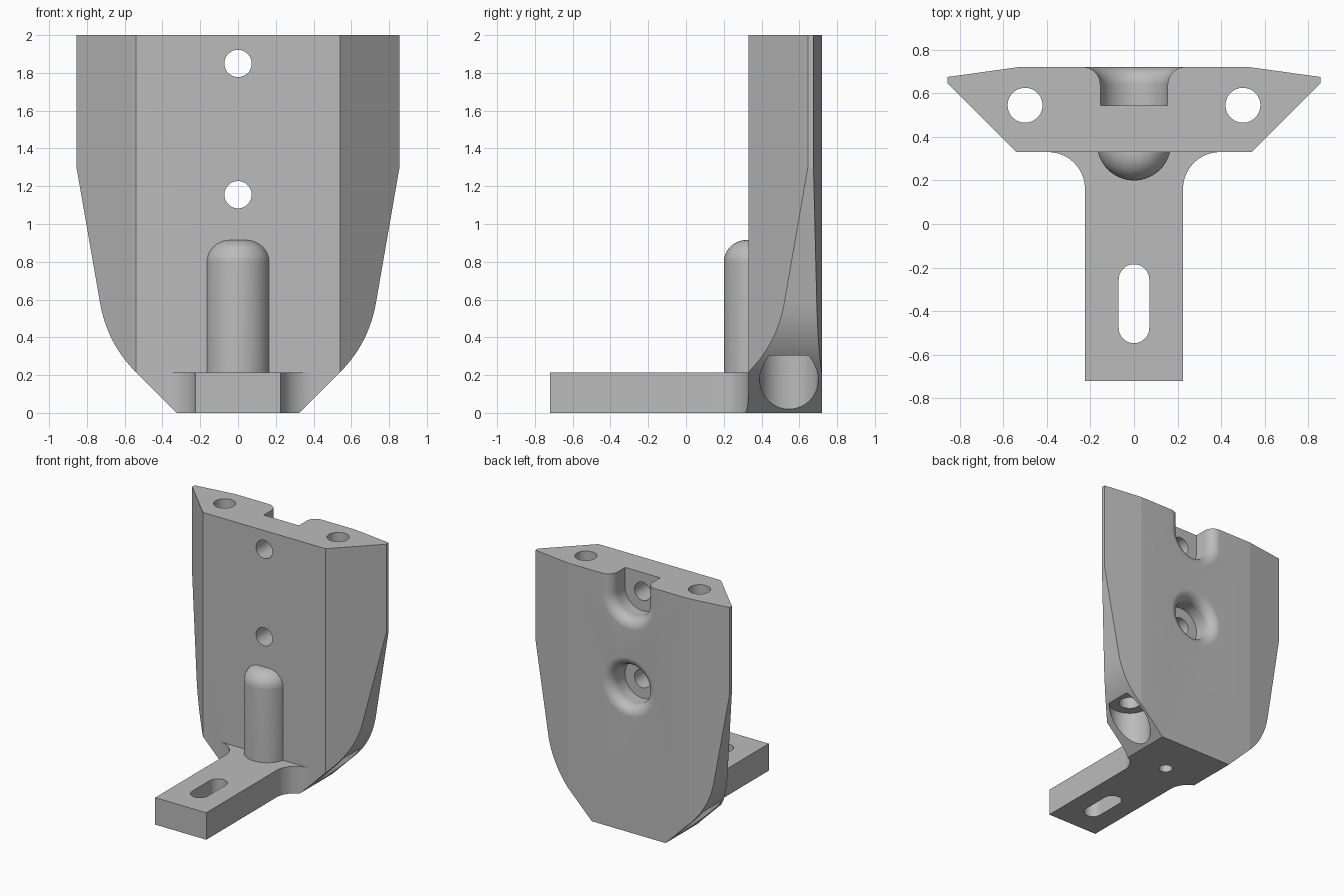
import bpy, bmesh
from math import sin, cos, pi, radians
from mathutils import Vector

cube = bpy.data.objects.get("Cube")
if cube:
    bpy.data.objects.remove(cube, do_unlink=True)

STEPS = 72


def finish(bm, name, offset=(0, 0, 0)):
    bmesh.ops.recalc_face_normals(bm, faces=bm.faces)
    bmesh.ops.translate(bm, vec=Vector(offset), verts=bm.verts)
    mesh = bpy.data.meshes.new(name)
    bm.to_mesh(mesh)
    bm.free()
    ob = bpy.data.objects.new(name, mesh)
    bpy.context.collection.objects.link(ob)
    return ob


def mirrored(half):
    """Closed outline from its +x half, listed from bottom to top."""
    return half + [(-x, v) for x, v in reversed(half)]


def prism(name, pts, lo, hi, axis="z"):
    put = (lambda u, v, w: (u, v, w)) if axis == "z" else (lambda u, v, w: (u, w, v))
    bm = bmesh.new()
    face = bm.faces.new([bm.verts.new(put(u, v, lo)) for u, v in pts])
    new = bmesh.ops.extrude_face_region(bm, geom=[face])["geom"]
    move = Vector(put(0, 0, hi - lo))
    bmesh.ops.translate(bm, vec=move, verts=[g for g in new if isinstance(g, bmesh.types.BMVert)])
    return finish(bm, name)


def lathe(name, pts, offset, axis="z", stretch=0):
    """Revolve (radius, height) points; stretch pulls the wide part up into a slot."""
    put = (lambda r, h: (r, 0, h)) if axis == "z" else (lambda r, h: (r, h, 0))
    bm = bmesh.new()
    vs = [bm.verts.new(put(r, h)) for r, h in pts]
    es = [bm.edges.new(pair) for pair in zip(vs, vs[1:])]
    bmesh.ops.spin(bm, geom=vs + es, cent=(0, 0, 0), axis=put(0, 1),
                   angle=2 * pi, steps=STEPS, use_duplicate=False)
    bmesh.ops.remove_doubles(bm, verts=bm.verts, dist=1e-5)
    if stretch:
        for v in bm.verts:
            if v.co.z > 1e-4 and Vector((v.co.x, v.co.z)).length > 0.1:
                v.co.z += stretch
    return finish(bm, name, offset)


def arc(cx, cy, r, start, end, n=18):
    angles = [radians(start + (end - start) * i / n) for i in range(n + 1)]
    return [(cx + r * cos(a), cy + r * sin(a)) for a in angles]


def combine(target, other, operation):
    mod = target.modifiers.new(operation, "BOOLEAN")
    mod.operation, mod.object, mod.solver = operation, other, "EXACT"
    bpy.context.view_layer.objects.active = target
    bpy.ops.object.modifier_apply(modifier=mod.name)
    bpy.data.objects.remove(other, do_unlink=True)


# Upright plate
bracket = prism("bracket", mirrored([(0.54, 0.33), (0.855, 0.645), (0.855, 0.675), (0.53, 0.72)]), 0, 2)

# Foot with filleted root
foot = [(0.225, -0.72)] + arc(0.395, 0.16, 0.17, 180, 90) + [(0.395, 0.45)]
combine(bracket, prism("foot", mirrored(foot), 0, 0.215), "UNION")

# Tapered outline with a rounded shoulder between the two slopes
a, b, c = Vector((0.54, 0.215)), Vector((0.692, 0.367)), Vector((0.73, 0.58))
curve = [tuple(a * (1 - t) ** 2 + b * 2 * t * (1 - t) + c * t * t) for t in [i / 14 for i in range(15)]]
outline = [(0.225, -0.1)] + curve + [(0.994, 2.1)]
combine(bracket, prism("outline", mirrored(outline), -1, 1, "y"), "INTERSECT")

# Rounded boss standing on the foot
boss = [(0, 0.1), (0.17, 0.1)] + arc(0.05, 0.795, 0.12, 0, 90) + [(0, 0.915)]
combine(bracket, lathe("boss", boss, (0, 0.37, 0)), "UNION")

# Blind bore under the boss
bore = [(0, -0.1), (0.05, -0.1), (0.05, 0.75), (0, 0.75)]
combine(bracket, lathe("bore", bore, (0, 0.37, 0)), "DIFFERENCE")

# Long vertical holes, counterbored from below
side_hole = [(0, -0.1), (0.155, -0.1), (0.155, 0.305), (0.08, 0.305), (0.08, 2.1), (0, 2.1)]
for side in (-1, 1):
    combine(bracket, lathe("side_hole", side_hole, (side * 0.5, 0.545, 0)), "DIFFERENCE")

# Mounting holes with flared recesses at the back; the upper one opens at the top
flare = arc(0.235, 0.64, 0.08, 180, 90, 16)
mount = [(0, 0.1), (0.072, 0.1), (0.072, 0.545), (0.155, 0.545)] + flare + [(0.235, 0.8), (0, 0.8)]
for height, stretch in ((1.155, 0), (1.85, 0.4)):
    combine(bracket, lathe("mount_hole", mount, (0, 0, height), "y", stretch), "DIFFERENCE")

# Adjustment slot in the foot
slot = arc(0, -0.255, 0.07, 0, 180, 36) + arc(0, -0.477, 0.07, 180, 360, 36)
combine(bracket, prism("slot", slot, -0.1, 0.4), "DIFFERENCE")

# Material and shading
grey = bpy.data.materials.new("plain grey")
grey.use_nodes = True
colour = (0.5, 0.5, 0.5, 1)
grey.diffuse_color = colour
grey.node_tree.nodes["Principled BSDF"].inputs["Base Color"].default_value = colour
bracket.data.materials.clear()
bracket.data.materials.append(grey)
bpy.ops.object.select_all(action="DESELECT")
bracket.select_set(True)
bpy.context.view_layer.objects.active = bracket
bpy.ops.object.shade_smooth_by_angle(angle=radians(7))
